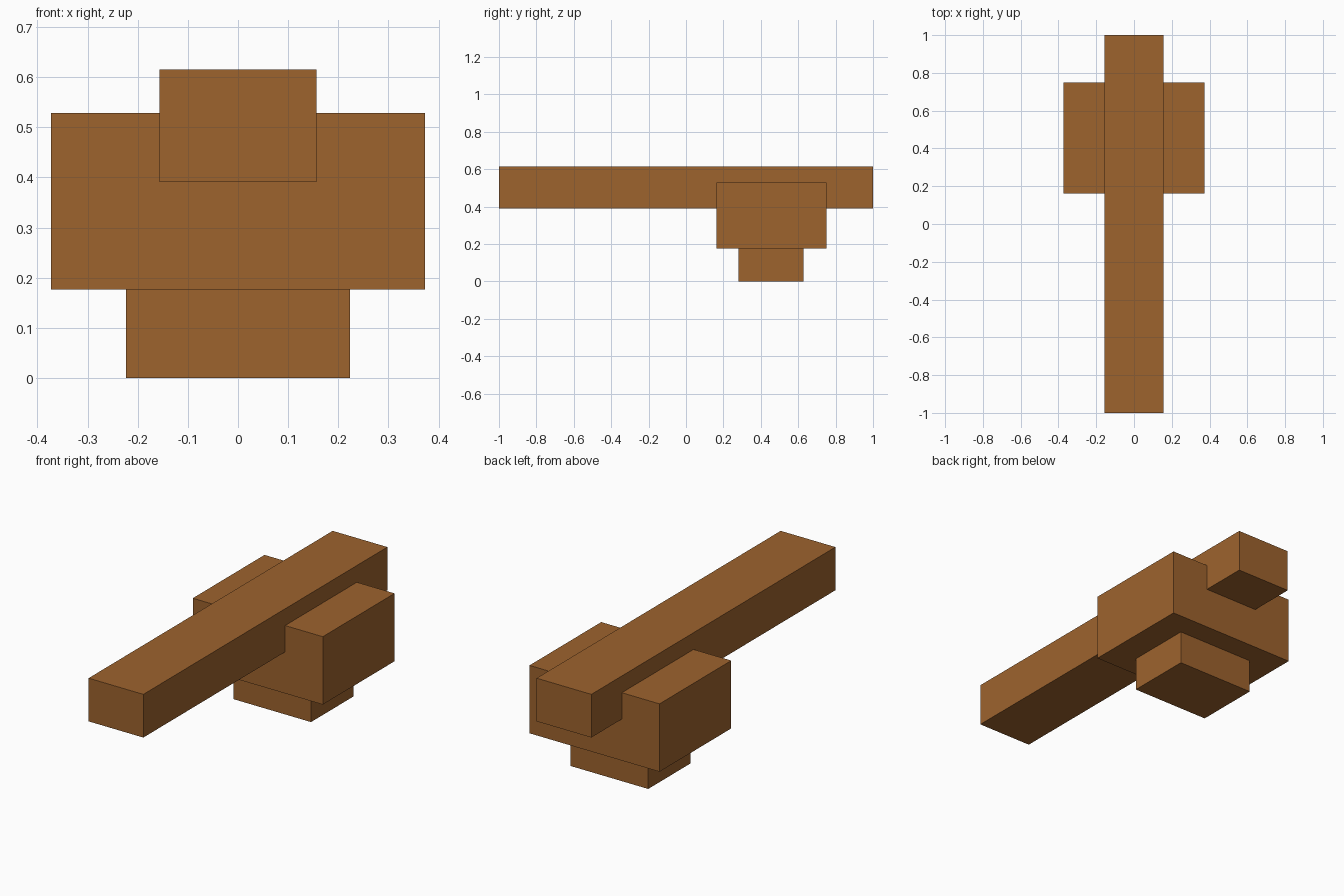
import bpy

if "Cube" in bpy.data.objects:
    bpy.data.objects.remove(bpy.data.objects["Cube"])

wood = bpy.data.materials.new("brown wood")
wood.diffuse_color = (0.34, 0.125, 0.027, 1.0)
wood.use_nodes = True
wood.node_tree.nodes["Principled BSDF"].inputs["Base Color"].default_value = wood.diffuse_color


def box(name, x, y, z):
    """Box spanning the given (min, max) ranges."""
    spans = (x, y, z)
    bpy.ops.mesh.primitive_cube_add(size=1, location=[(a + b) / 2 for a, b in spans])
    obj = bpy.context.object
    obj.name = name
    obj.scale = [b - a for a, b in spans]
    bpy.ops.object.transform_apply(location=False, rotation=False, scale=True)
    obj.data.materials.append(wood)
    return obj


# Long beam running front to back
box("beam", (-0.157, 0.157), (-1.0, 1.0), (0.391, 0.615))
# Wide block that holds the beam
box("cradle_block", (-0.373, 0.373), (0.162, 0.75), (0.176, 0.528))
# Small foot under the block
box("foot", (-0.223, 0.223), (0.28, 0.628), (0.0, 0.176))
